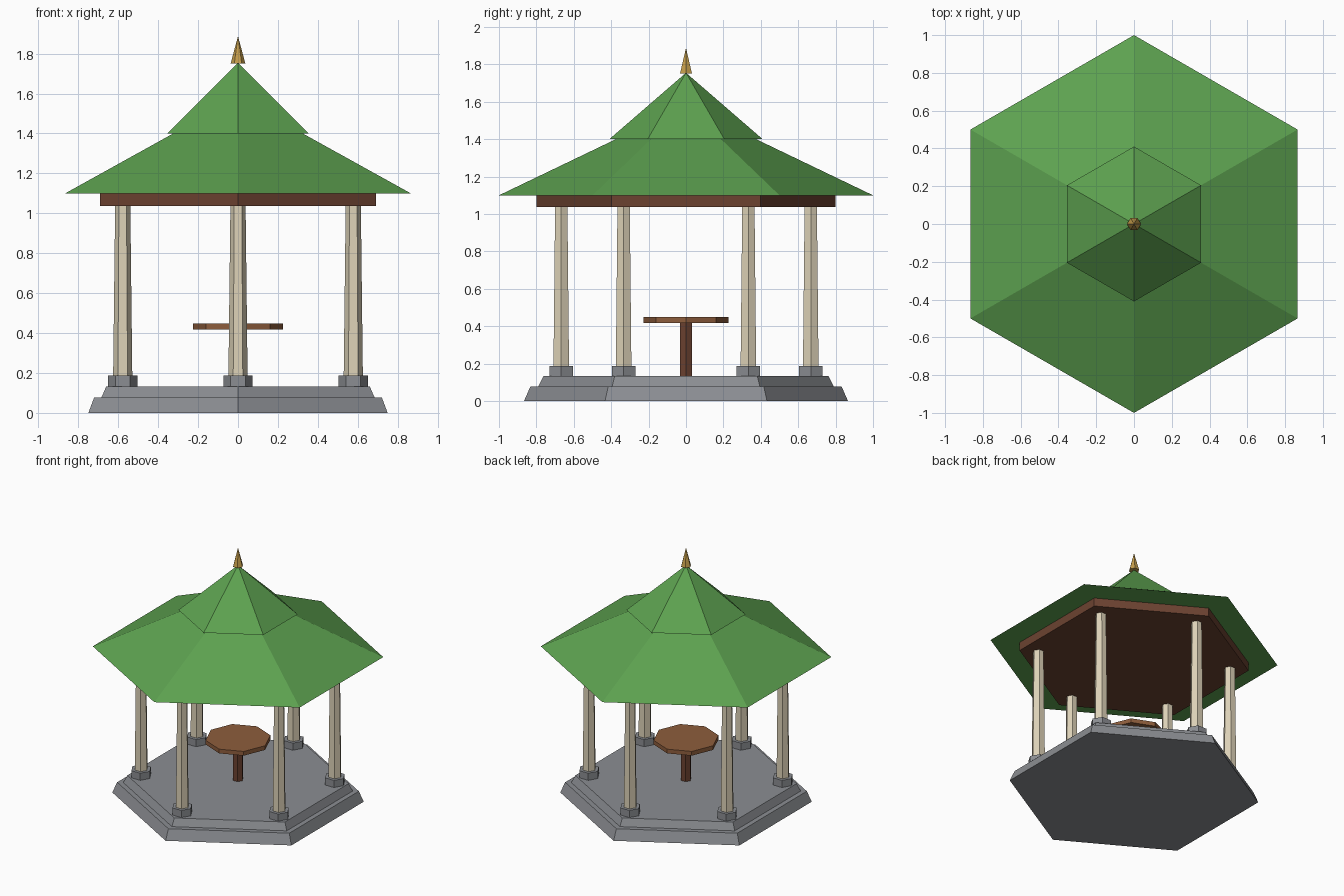
import bpy, bmesh
from math import cos, sin, pi, radians

if "Cube" in bpy.data.objects:
    bpy.data.objects.remove(bpy.data.objects["Cube"])


def material(name, rgb):
    m = bpy.data.materials.new(name)
    m.diffuse_color = (*rgb, 1)
    m.use_nodes = True
    m.node_tree.nodes["Principled BSDF"].inputs["Base Color"].default_value = m.diffuse_color
    return m


STONE = material("stone", (0.26, 0.27, 0.29))
GREEN = material("green_roof", (0.11, 0.36, 0.08))
BEAM = material("dark_wood", (0.15, 0.055, 0.03))
WOOD = material("table_wood", (0.27, 0.11, 0.045))
CREAM = material("cream", (0.73, 0.65, 0.48))
GOLD = material("gold", (0.56, 0.34, 0.07))


def prism(name, profile, mat, sides=6, turn=0.0, at=(0, 0)):
    """Closed faceted solid from (radius, z) rings; radius 0 makes a point."""
    bm = bmesh.new()
    rings = []
    for r, z in profile:
        if r == 0:
            rings.append([bm.verts.new((0, 0, z))])
        else:
            rings.append([bm.verts.new((r * cos(turn + 2 * pi * i / sides),
                                        r * sin(turn + 2 * pi * i / sides), z))
                          for i in range(sides)])
    for a, b in zip(rings, rings[1:]):
        for i in range(sides):
            j = (i + 1) % sides
            if len(b) == 1:
                bm.faces.new((a[i], a[j], b[0]))
            else:
                bm.faces.new((a[i], a[j], b[j], b[i]))
    for ring in (rings[0], rings[-1]):
        if len(ring) > 1:
            bm.faces.new(ring)
    bmesh.ops.recalc_face_normals(bm, faces=bm.faces)
    me = bpy.data.meshes.new(name)
    bm.to_mesh(me)
    bm.free()
    me.materials.append(mat)
    ob = bpy.data.objects.new(name, me)
    ob.location = (at[0], at[1], 0)
    bpy.context.collection.objects.link(ob)
    return ob


HEX = radians(30)  # corners pointing to front and back

# Stepped stone floor
prism("lower_step", [(0.866, 0), (0.832, 0.078)], STONE, turn=HEX)
prism("upper_step", [(0.79, 0.078), (0.762, 0.133)], STONE, turn=HEX)

# Six columns on stone footings
for k in range(6):
    a = HEX + k * pi / 3
    p = (0.667 * cos(a), 0.667 * sin(a))
    prism(f"column_footing_{k + 1}", [(0.073, 0.133), (0.073, 0.187)], STONE, at=p)
    prism(f"column_{k + 1}", [(0.048, 0.187), (0.038, 1.037)], CREAM, at=p)

# Ceiling beam and two-tier roof
prism("ceiling_beam", [(0.798, 1.037), (0.798, 1.1)], BEAM, turn=HEX)
prism("lower_roof", [(1.0, 1.1), (0.375, 1.4)], GREEN, turn=HEX)
prism("upper_roof", [(0.41, 1.4), (0, 1.755)], GREEN, turn=HEX)
prism("finial", [(0.037, 1.75), (0, 1.888)], GOLD)

# Table
prism("table_leg", [(0.037, 0.133), (0.037, 0.417)], BEAM)
prism("table_top", [(0.226, 0.417), (0.226, 0.449)], WOOD, sides=8)
